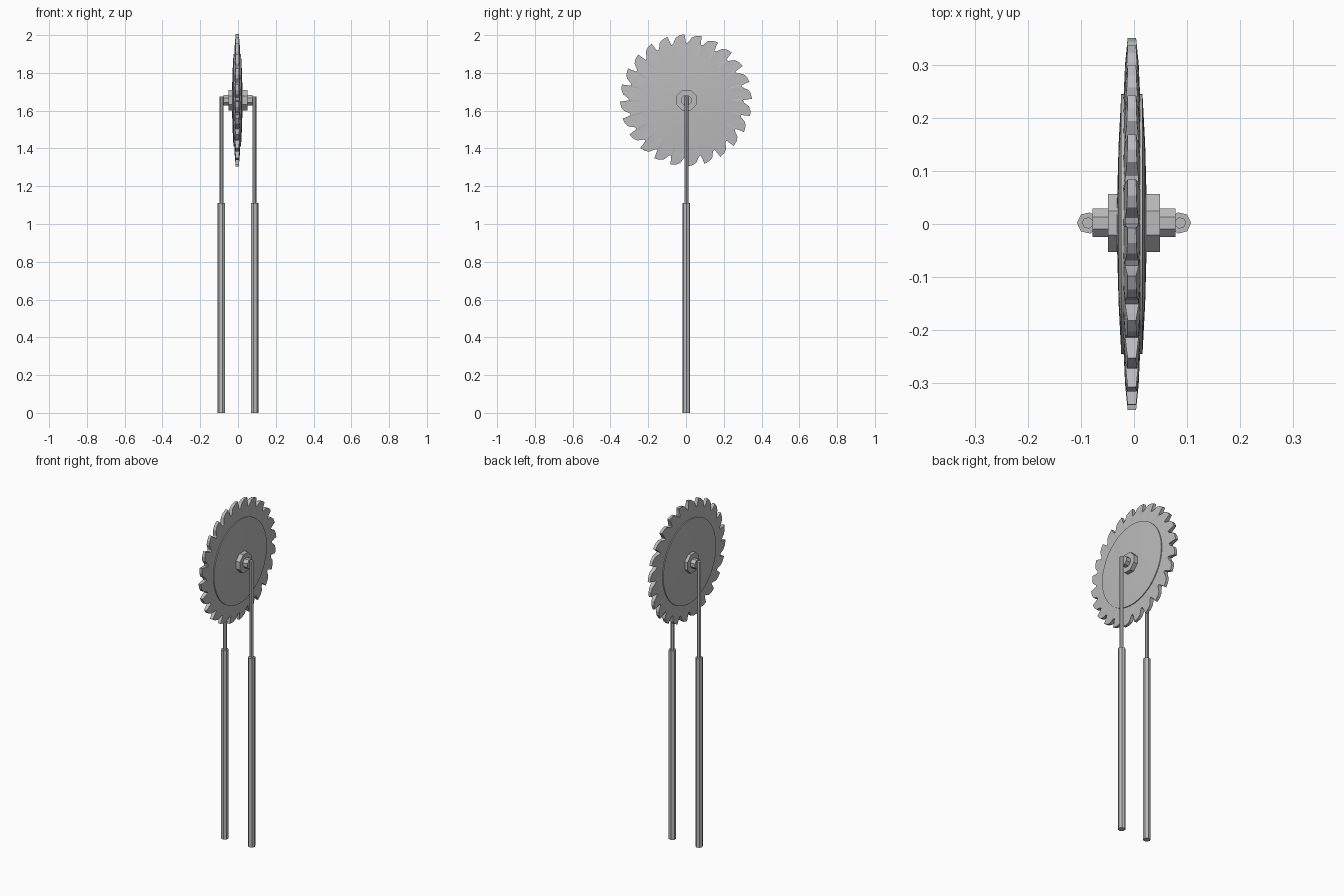
import bpy, bmesh, math

cube = bpy.data.objects.get("Cube")
if cube:
    bpy.data.objects.remove(cube, do_unlink=True)

steel = bpy.data.materials.new("grey steel")
steel.use_nodes = True
steel.diffuse_color = (0.5, 0.5, 0.5, 1)
steel.node_tree.nodes["Principled BSDF"].inputs["Base Color"].default_value = (0.5, 0.5, 0.5, 1)

AXLE_Z = 1.655
TEETH = 24


def add_object(name, bm, location):
    bmesh.ops.recalc_face_normals(bm, faces=bm.faces)
    mesh = bpy.data.meshes.new(name)
    bm.to_mesh(mesh)
    bm.free()
    mesh.materials.append(steel)
    obj = bpy.data.objects.new(name, mesh)
    obj.location = location
    bpy.context.collection.objects.link(obj)
    return obj


def loft(name, rings, location):
    """Join rings of equal point count and cap both ends."""
    bm = bmesh.new()
    loops = [[bm.verts.new(p) for p in ring] for ring in rings]
    for a, b in zip(loops, loops[1:]):
        for i in range(len(a)):
            j = (i + 1) % len(a)
            bm.faces.new((a[i], a[j], b[j], b[i]))
    bm.faces.new(loops[0])
    bm.faces.new(loops[-1])
    return add_object(name, bm, location)


def x_ring(x, radius, sides, turn=0.0):
    angles = [math.tau * (i + turn) / sides for i in range(sides)]
    return [(x, radius * math.cos(a), radius * math.sin(a)) for a in angles]


def z_ring(z, radius, sides):
    angles = [math.tau * i / sides for i in range(sides)]
    return [(radius * math.cos(a), radius * math.sin(a), z) for a in angles]


# Toothed rim: each tooth is a gullet, a sloping back and a steep leading face
tooth = [(0.0, 0.302), (0.14, 0.306), (0.36, 0.334), (0.60, 0.345), (0.92, 0.350), (0.95, 0.325)]
outline = []
for t in range(TEETH):
    for step, radius in tooth:
        outline.append((-math.tau * (t + step) / TEETH, radius))


def rim_ring(side, tips):
    ring = []
    for angle, radius in outline:
        r = radius if tips else 0.23
        x = side * (0.008 + 0.1 * (0.35 - r) if tips else 0.016)
        ring.append((x, r * math.cos(angle), r * math.sin(angle)))
    return ring


loft("saw_blade_rim", [rim_ring(-1, False), rim_ring(-1, True),
                       rim_ring(1, True), rim_ring(1, False)], (-0.004, 0, AXLE_Z))

# Raised, gently domed centre of the blade
dome = [(-0.028, 0.04), (-0.025, 0.15), (-0.020, 0.245), (0.020, 0.245), (0.025, 0.15), (0.028, 0.04)]
centre = loft("saw_blade_centre", [x_ring(x, r, 64) for x, r in dome], (-0.004, 0, AXLE_Z))
bpy.ops.object.select_all(action="DESELECT")
centre.select_set(True)
bpy.context.view_layer.objects.active = centre
bpy.ops.object.shade_smooth_by_angle()

# Octagonal collar and axle through the blade
for name, half, radius in (("hub_collar", 0.049, 0.059), ("axle", 0.078, 0.029)):
    loft(name, [x_ring(x, radius, 8, 0.5) for x in (-half, half)], (0, 0.002, AXLE_Z))

# Telescopic support on each side
for side, label in ((-1, "right"), (1, "left")):
    for part, low, high, radius in (("post", 0, 1.11, 0.0205), ("rod", 1.10, 1.675, 0.011)):
        obj = loft(f"{label}_{part}", [z_ring(z, radius, 7) for z in (low, high)],
                   (side * 0.087, 0.002, 0))
        obj.rotation_euler.z = math.pi if side < 0 else 0
